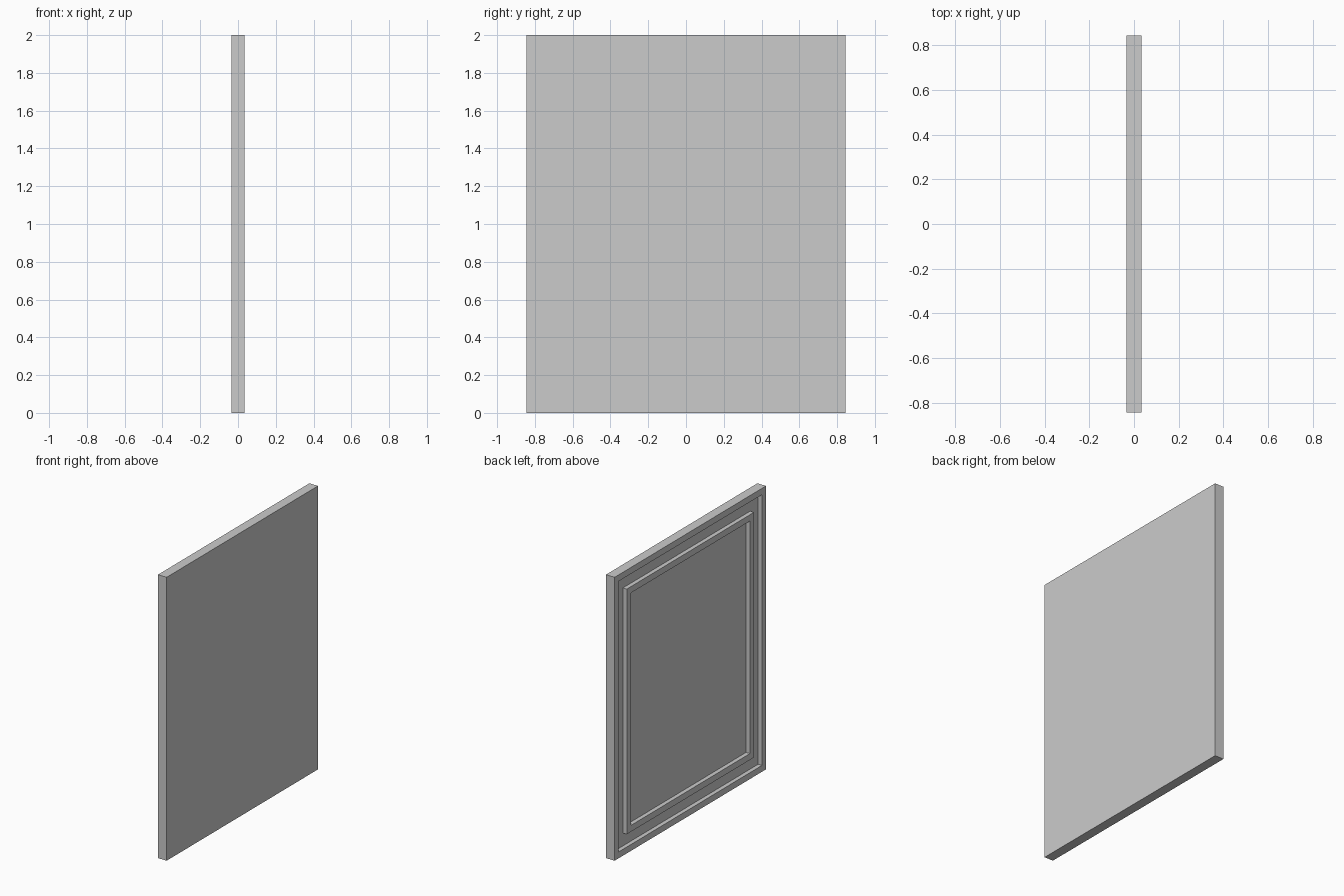
import bpy, bmesh

if "Cube" in bpy.data.objects:
    bpy.data.objects.remove(bpy.data.objects["Cube"])

HALF_T = 0.034    # half thickness
HALF_W = 0.844    # half width
HEIGHT = 2.0
GROOVE = HALF_T - 0.03   # recess depth measured from the -x face
STEP = 0.045      # moulding module

# Cross-section from the flat side to the panel centre: (inset from edge, x)
profile = [
    (0, HALF_T), (0, -HALF_T),                      # outer edge
    (STEP, -HALF_T), (STEP, -GROOVE),               # outer rim, into groove
    (3 * STEP, -GROOVE), (3 * STEP, -HALF_T),       # groove floor, up to bead
    (4 * STEP, -HALF_T), (4 * STEP, -GROOVE),       # inner bead, down to panel
]

bm = bmesh.new()


def rect_loop(inset, x):
    w, lo, hi = HALF_W - inset, inset, HEIGHT - inset
    return [bm.verts.new((x, y, z))
            for y, z in ((-w, lo), (w, lo), (w, hi), (-w, hi))]


# Join successive rectangular loops, then close the flat side and centre panel
loops = [rect_loop(*p) for p in profile]
for a, b in zip(loops, loops[1:]):
    for i in range(4):
        j = (i + 1) % 4
        bm.faces.new((a[i], a[j], b[j], b[i]))
bm.faces.new(loops[0])
bm.faces.new(loops[-1])
bmesh.ops.recalc_face_normals(bm, faces=bm.faces)

mesh = bpy.data.meshes.new("moulded_panel")
bm.to_mesh(mesh)
bm.free()
panel = bpy.data.objects.new("moulded_panel", mesh)
bpy.context.collection.objects.link(panel)
